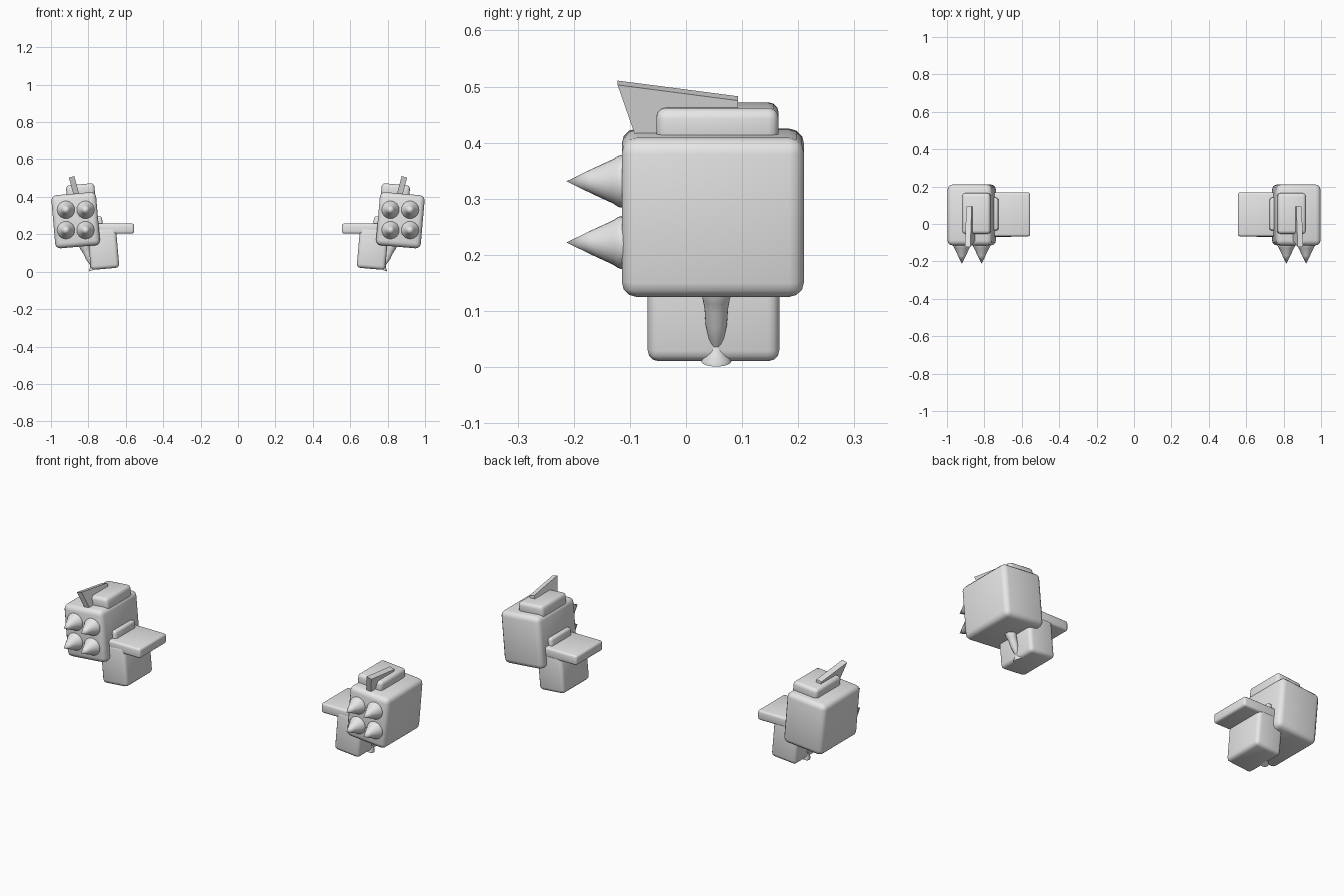
import bpy, bmesh
from math import radians, tau
from mathutils import Matrix, Vector

default = bpy.data.objects.get("Cube")
if default:
    bpy.data.objects.remove(default, do_unlink=True)

GREY = (0.8, 0.8, 0.8, 1)
grey = bpy.data.materials.new("light grey")
grey.use_nodes = True
grey.diffuse_color = GREY
grey.node_tree.nodes["Principled BSDF"].inputs["Base Color"].default_value = GREY


def finish(name, bm, matrix, angle=35):
    """Place the mesh on the left side and mirror it to the right."""
    bm.transform(matrix)
    bmesh.ops.recalc_face_normals(bm, faces=bm.faces)
    mesh = bpy.data.meshes.new(name)
    bm.to_mesh(mesh)
    bm.free()
    mesh.materials.append(grey)
    obj = bpy.data.objects.new(name, mesh)
    bpy.context.collection.objects.link(obj)
    bpy.ops.object.select_all(action='DESELECT')
    obj.select_set(True)
    bpy.context.view_layer.objects.active = obj
    bpy.ops.object.shade_smooth_by_angle(angle=radians(angle))
    mirror = obj.modifiers.new("Mirror", 'MIRROR')
    mirror.use_mirror_merge = False


def lean(centre, degrees):
    return Matrix.Translation(centre) @ Matrix.Rotation(radians(degrees), 4, 'Y')


def rounded_box(name, centre, size, bevel, tilt=0):
    bm = bmesh.new()
    bmesh.ops.create_cube(bm, size=1)
    bmesh.ops.scale(bm, vec=size, verts=bm.verts)
    bmesh.ops.bevel(bm, geom=bm.edges[:], offset=bevel, segments=3,
                    profile=0.5, affect='EDGES')
    finish(name, bm, lean(centre, tilt))


def lathe(name, profile, matrix, steps=24):
    """Spin (radius, height) points around the local z axis."""
    bm = bmesh.new()
    verts = [bm.verts.new((r, 0, z)) for r, z in profile]
    edges = [bm.edges.new(pair) for pair in zip(verts, verts[1:])]
    bmesh.ops.spin(bm, geom=verts + edges, cent=(0, 0, 0), axis=(0, 0, 1),
                   angle=tau, steps=steps)
    bmesh.ops.remove_doubles(bm, verts=bm.verts, dist=0.0002)
    finish(name, bm, matrix)


# Main pod, cap on its top, and the lower block with its shelf
rounded_box("pod_body", (0.868, 0.048, 0.275), (0.24, 0.325, 0.285), 0.027, 5)
rounded_box("pod_cap", (0.842, 0.056, 0.432), (0.152, 0.218, 0.07), 0.018, 5)
rounded_box("lower_block", (0.72, 0.049, 0.125), (0.153, 0.235, 0.22), 0.02, 5)
rounded_box("shelf", (0.67, 0.051, 0.23), (0.23, 0.235, 0.054), 0.012)
rounded_box("mount_plate", (0.746, 0.053, 0.25), (0.045, 0.175, 0.09), 0.012, 5)

# Spikes on the front of the pod
SPIKE = [(0, -0.02), (0.047, -0.02), (0.047, 0.004), (0.045, 0.01),
         (0.040, 0.017), (0.021, 0.058), (0, 0.101)]
for column, x in (("inner", 0.815), ("outer", 0.92)):
    for row, z in (("lower", 0.222), ("upper", 0.331)):
        forward = Matrix.Translation((x, -0.112, z)) @ Matrix.Rotation(radians(90), 4, 'X')
        lathe(f"{row}_{column}_spike", SPIKE, forward)

# Flared strut joining the pod to the lower block
STRUT = [(0, 0), (0.027, 0), (0.025, 0.007), (0.015, 0.019), (0.009, 0.03),
         (0.014, 0.045), (0.019, 0.07), (0.021, 0.1), (0.024, 0.118),
         (0.027, 0.128), (0.027, 0.15), (0, 0.15)]
lathe("strut", STRUT, lean((0.77, 0.054, 0.011), 22))

# Leaning fin on top, swept forward
bm = bmesh.new()
outline = [(-0.122, 0.095), (0.093, 0.066), (0.093, 0.03), (0.06, 0), (-0.09, 0)]
face = bm.faces.new([bm.verts.new((-0.015, y, z)) for y, z in outline])
side = bmesh.ops.extrude_face_region(bm, geom=[face])["geom"]
bmesh.ops.translate(bm, vec=Vector((0.03, 0, 0)),
                    verts=[v for v in side if isinstance(v, bmesh.types.BMVert)])
finish("fin", bm, lean((0.865, 0, 0.415), 15))
